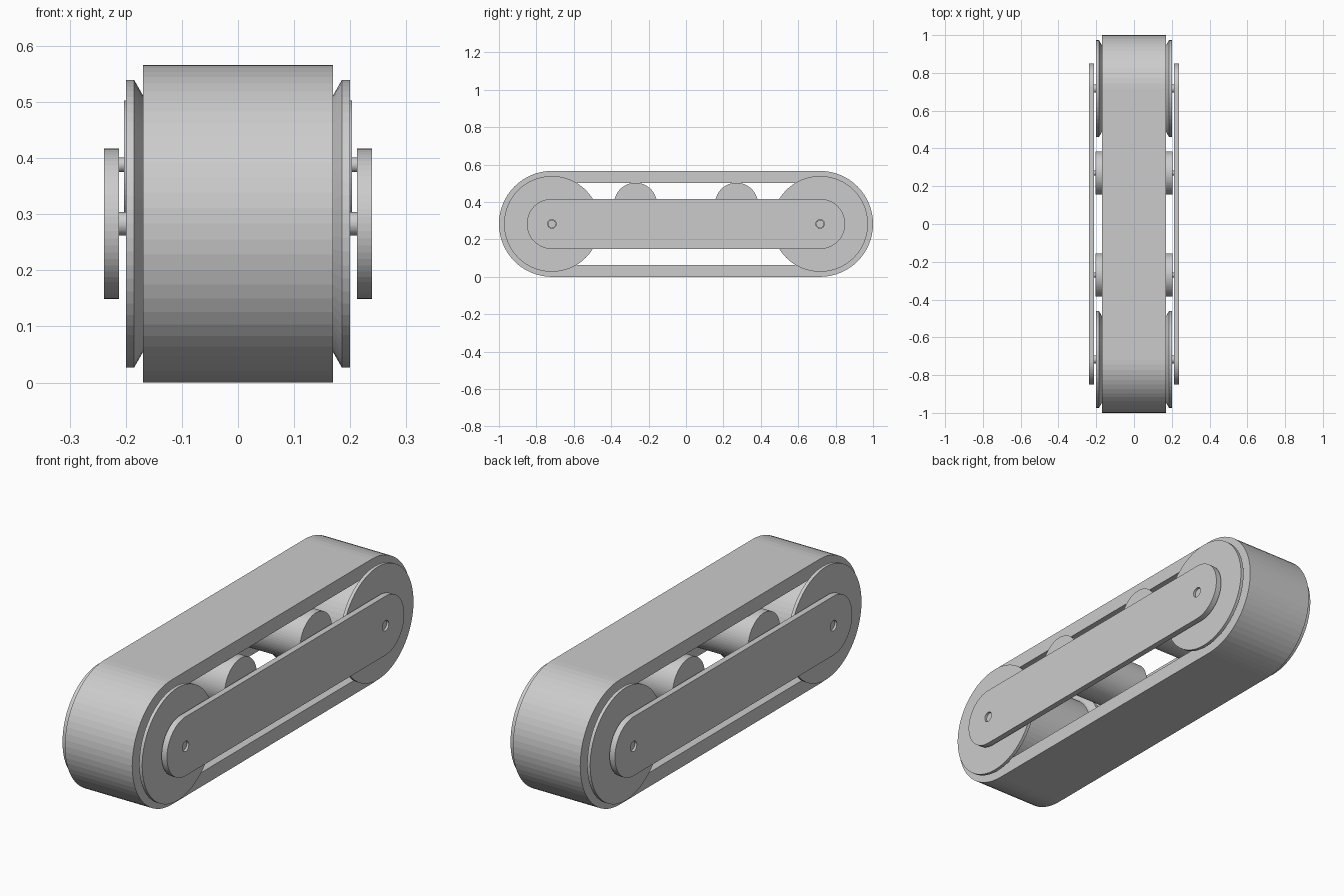
import bpy, bmesh, math
from mathutils import Vector

cube = bpy.data.objects.get("Cube")
if cube:
    bpy.data.objects.remove(cube, do_unlink=True)

grey = bpy.data.materials.new("plain grey")
grey.use_nodes = True
grey.diffuse_color = (0.6, 0.6, 0.6, 1)
grey.node_tree.nodes["Principled BSDF"].inputs["Base Color"].default_value = grey.diffuse_color

AXLE_Y, AXLE_Z = 0.717, 0.283
ROLLER_Y, ROLLER_Z = 0.27, 0.388
BELT_R, HUB_R = 0.283, 0.219
SEG = 64


def finish(name, bm):
    bmesh.ops.recalc_face_normals(bm, faces=bm.faces[:])
    mesh = bpy.data.meshes.new(name)
    bm.to_mesh(mesh)
    bm.free()
    mesh.materials.append(grey)
    obj = bpy.data.objects.new(name, mesh)
    bpy.context.collection.objects.link(obj)
    return obj


def circle(r, y, z):
    return [(y + r * math.cos(2 * math.pi * i / SEG), z + r * math.sin(2 * math.pi * i / SEG))
            for i in range(SEG)]


def stadium(r):
    """Outline of a slot shape running between the two axles."""
    half = SEG // 2
    points = []
    for side in (1, -1):
        for i in range(half + 1):
            a = math.pi * i / half - side * math.pi / 2
            if side < 0:
                a = math.pi / 2 + math.pi * i / half
            points.append((side * AXLE_Y + r * math.cos(a), AXLE_Z + r * math.sin(a)))
    return points


def extrude(name, outlines, x0, x1):
    """Solid between x0 and x1; outlines after the first become holes."""
    bm = bmesh.new()
    edges = []
    for outline in outlines:
        verts = [bm.verts.new((x0, y, z)) for y, z in outline]
        edges += [bm.edges.new((v, verts[i - 1])) for i, v in enumerate(verts)]
    bmesh.ops.triangle_fill(bm, edges=edges, use_beauty=True, normal=Vector((1, 0, 0)))
    bmesh.ops.dissolve_limit(bm, angle_limit=0.01, verts=[], edges=bm.edges[:])
    top = bmesh.ops.extrude_face_region(bm, geom=bm.faces[:], use_keep_orig=True)["geom"]
    bmesh.ops.translate(bm, vec=(x1 - x0, 0, 0),
                        verts=[g for g in top if isinstance(g, bmesh.types.BMVert)])
    return finish(name, bm)


def turned(name, profile, y, z):
    """Solid turned about a sideways axis from (x, radius) pairs."""
    bm = bmesh.new()
    rings = [[bm.verts.new((x, py, pz)) for py, pz in circle(r, y, z)] for x, r in profile]
    for a, b in zip(rings, rings[1:]):
        for i in range(SEG):
            bm.faces.new((a[i - 1], a[i], b[i], b[i - 1]))
    bm.faces.new(rings[0])
    bm.faces.new(rings[-1])
    return finish(name, bm)


# Belt loop: two outlines bridged into a band
bm = bmesh.new()
loops = [[bm.verts.new((x, y, z)) for y, z in stadium(r)]
         for x, r in ((-0.169, BELT_R), (0.169, BELT_R), (0.169, HUB_R), (-0.169, HUB_R))]
for k, loop in enumerate(loops):
    prev = loops[k - 1]
    for i in range(len(loop)):
        bm.faces.new((prev[i - 1], prev[i], loop[i], loop[i - 1]))
finish("belt", bm)

# Flanged wheels, guide rollers and their pins
half_wheel = [(0.169, HUB_R + 0.009), (0.185, 0.256), (0.2, 0.256)]
wheel = [(-x, r) for x, r in reversed(half_wheel)]
wheel += [(-0.169, HUB_R), (0.169, HUB_R)] + half_wheel
for end, s in (("front", -1), ("back", 1)):
    turned(end + "_wheel", wheel, s * AXLE_Y, AXLE_Z)
    turned(end + "_axle", [(-0.23, 0.021), (0.23, 0.021)], s * AXLE_Y, AXLE_Z)
    turned(end + "_roller", [(-0.203, 0.115), (0.203, 0.115)], s * ROLLER_Y, ROLLER_Z)
    turned(end + "_roller_pin", [(-0.22, 0.013), (0.22, 0.013)], s * ROLLER_Y, ROLLER_Z)

# Side plates with bored axle holes
plate = [stadium(0.134)] + [circle(0.023, s * AXLE_Y, AXLE_Z) for s in (-1, 1)]
extrude("left_side_plate", plate, 0.212, 0.239)
extrude("right_side_plate", plate, -0.239, -0.212)
